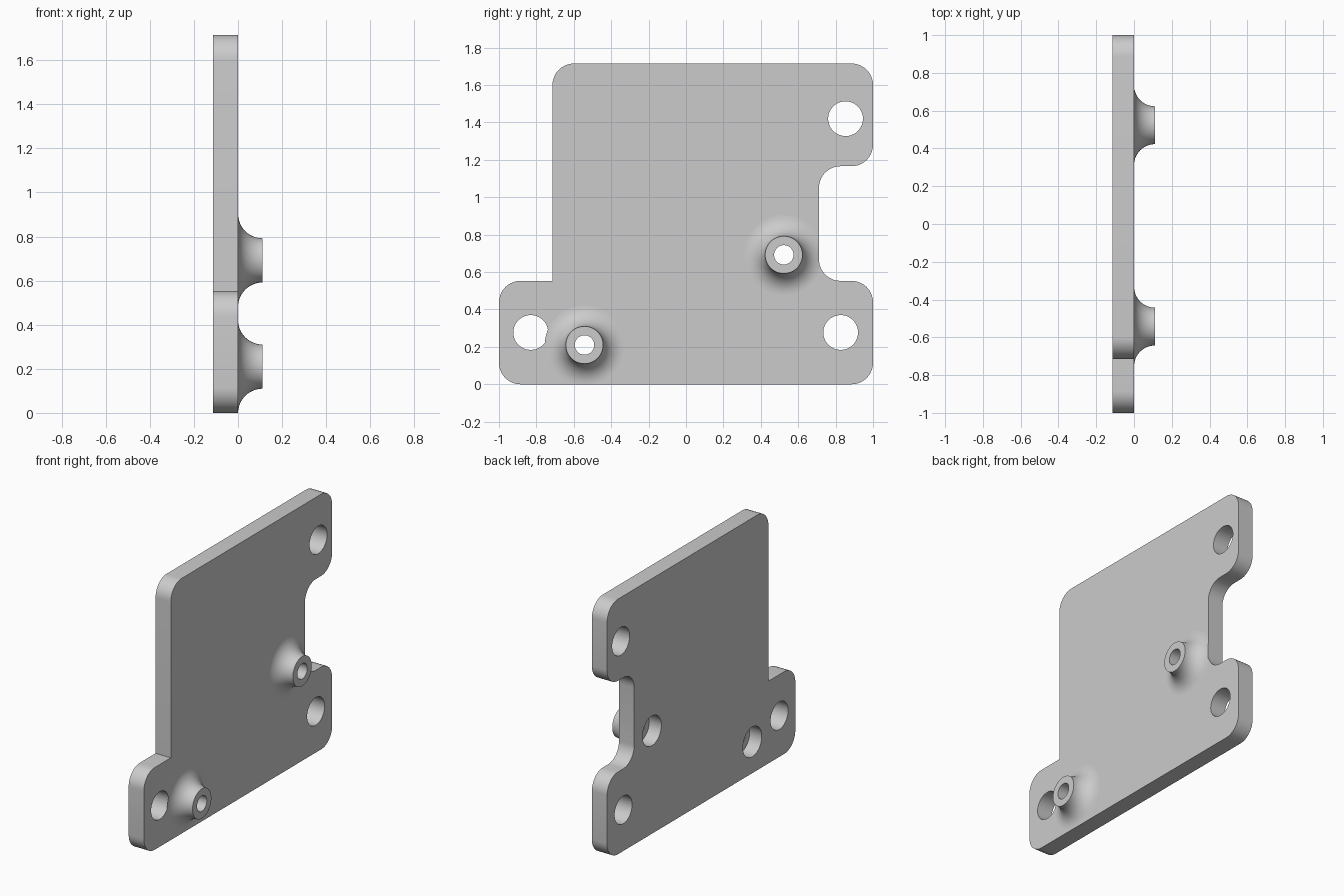
import bpy, bmesh, math
from mathutils import Vector

if "Cube" in bpy.data.objects:
    bpy.data.objects.remove(bpy.data.objects["Cube"], do_unlink=True)

THICK = 0.113        # plate runs from x = -THICK to x = 0
TIP = 0.112          # standoff height and flare radius
FLOOR = -0.023       # floor of the counterbore behind each standoff
BORE, NECK, POCKET, HOLE = 0.052, 0.1, 0.1, 0.093
NOTCH_Y = 0.711
STANDOFFS = {"upper_standoff": (0.523, 0.692), "lower_standoff": (-0.543, 0.21)}
MOUNT_HOLES = [(0.853, 1.42), (0.827, 0.277), (-0.83, 0.277)]

grey = bpy.data.materials.new("light_grey")
grey.use_nodes = True
grey.diffuse_color = (0.6, 0.6, 0.6, 1)
grey.node_tree.nodes["Principled BSDF"].inputs["Base Color"].default_value = (0.6, 0.6, 0.6, 1)


def finish(bm, name):
    mesh = bpy.data.meshes.new(name)
    bm.to_mesh(mesh)
    bm.free()
    mesh.materials.append(grey)
    ob = bpy.data.objects.new(name, mesh)
    bpy.context.collection.objects.link(ob)
    bpy.ops.object.select_all(action="DESELECT")
    ob.select_set(True)
    bpy.context.view_layer.objects.active = ob
    bpy.ops.object.shade_smooth_by_angle(angle=math.radians(30))
    return ob


def circle(cy, cz, r, n=48):
    return [(cy + r * math.cos(2 * math.pi * i / n), cz + r * math.sin(2 * math.pi * i / n))
            for i in range(n)]


def rounded(corners, steps=10):
    """Outline with a quarter arc at each right-angled corner (y, z, radius)."""
    pts = []
    for i, (y, z, r) in enumerate(corners):
        p = Vector((y, z))
        if r == 0:
            pts.append(p)
            continue
        d1 = (Vector(corners[i - 1][:2]) - p).normalized()
        d2 = (Vector(corners[(i + 1) % len(corners)][:2]) - p).normalized()
        c = p + r * (d1 + d2)
        for k in range(steps + 1):
            t = math.pi / 2 * k / steps
            pts.append(c - r * (d2 * math.cos(t) + d1 * math.sin(t)))
    return pts


# Plate: rounded outline with through holes, filled and extruded
R = 0.115
outline = rounded([(-1, 0, R), (1, 0, R), (1, 0.553, R), (NOTCH_Y, 0.553, R),
                   (NOTCH_Y, 1.166, R), (1, 1.166, R), (1, 1.715, R),
                   (-0.714, 1.715, R), (-0.714, 0.553, 0), (-1, 0.553, R)])
loops = [outline]
loops += [circle(y, z, HOLE) for y, z in MOUNT_HOLES]
loops += [circle(y, z, POCKET) for y, z in STANDOFFS.values()]
bm = bmesh.new()
for loop in loops:
    vs = [bm.verts.new((0, y, z)) for y, z in loop]
    for a, b in zip(vs, vs[1:] + vs[:1]):
        bm.edges.new((a, b))
bmesh.ops.triangle_fill(bm, use_beauty=True, use_dissolve=False,
                        edges=bm.edges[:], normal=(1, 0, 0))
ext = bmesh.ops.extrude_face_region(bm, geom=bm.faces[:])["geom"]
bmesh.ops.translate(bm, vec=(-THICK, 0, 0),
                    verts=[g for g in ext if isinstance(g, bmesh.types.BMVert)])
bmesh.ops.recalc_face_normals(bm, faces=bm.faces[:])
finish(bm, "plate")

# Standoffs: lathed counterbore floor, bore, tip ring and concave flare
profile = [(POCKET, FLOOR), (BORE, FLOOR), (BORE, TIP)]
for k in range(13):
    t = math.pi / 2 * k / 12
    profile.append((NECK + TIP * (1 - math.cos(t)), TIP * (1 - math.sin(t))))
for name, (cy, cz) in STANDOFFS.items():
    bm = bmesh.new()
    rings = []
    for r, x in profile:
        # the flare is trimmed where it meets the notch and the bottom edge
        rings.append([bm.verts.new((x, min(y, NOTCH_Y), max(z, 0)))
                      for y, z in circle(cy, cz, r)])
    for a, b in zip(rings, rings[1:]):
        for i in range(len(a)):
            j = (i + 1) % len(a)
            bm.faces.new((a[i], b[i], b[j], a[j]))
    bm.normal_update()
    tip = max(bm.faces, key=lambda f: f.calc_center_median().x)
    if tip.normal.x < 0:
        bmesh.ops.reverse_faces(bm, faces=bm.faces[:])
    finish(bm, name)
